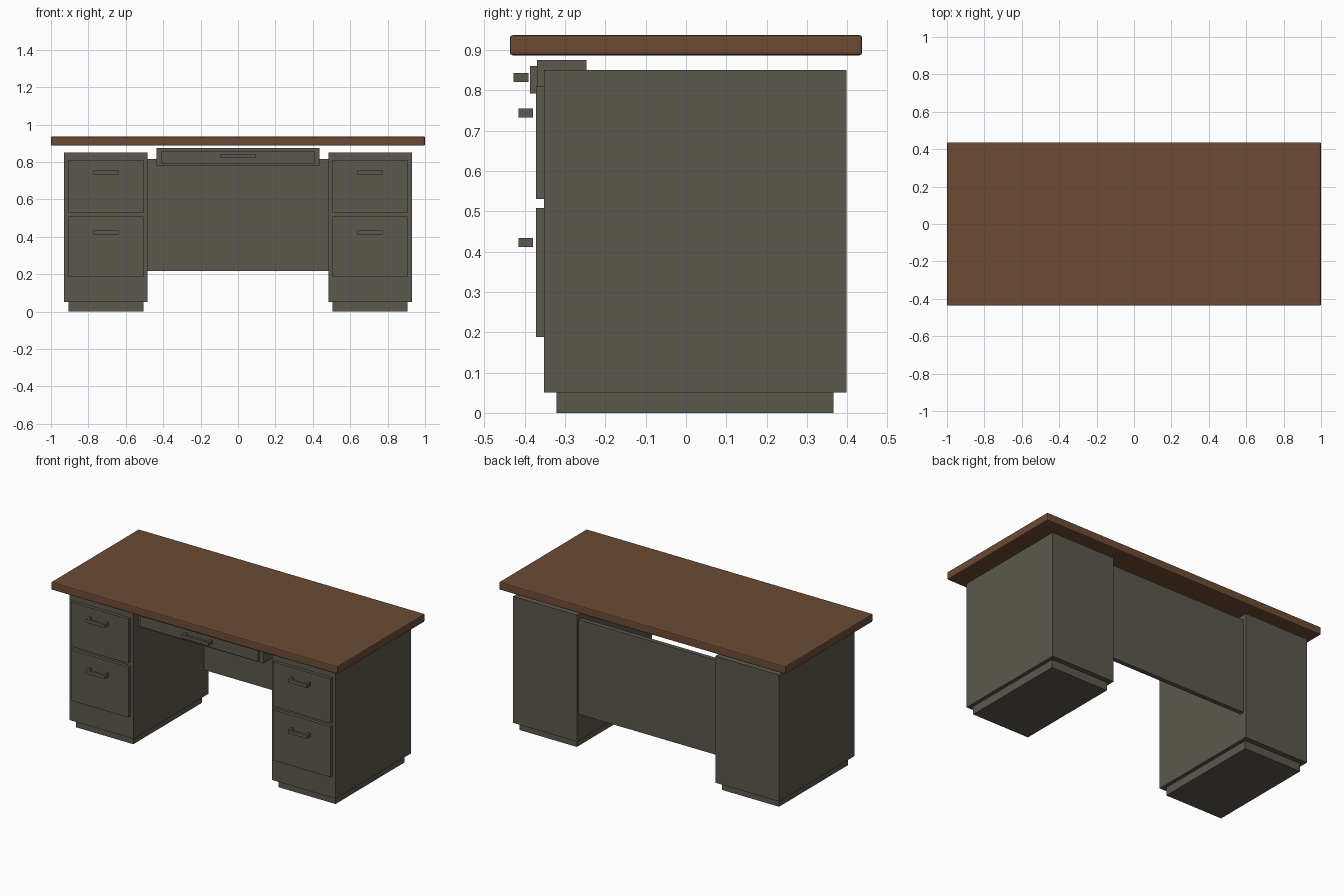
import bpy, bmesh

if "Cube" in bpy.data.objects:
    bpy.data.objects.remove(bpy.data.objects["Cube"])


def material(name, rgb):
    m = bpy.data.materials.new(name)
    m.diffuse_color = (*rgb, 1)
    m.use_nodes = True
    m.node_tree.nodes["Principled BSDF"].inputs["Base Color"].default_value = m.diffuse_color
    return m


WOOD = material("brown wood", (0.150, 0.070, 0.033))
GREY = material("olive grey metal", (0.107, 0.098, 0.075))


def boxes(name, ranges, mat, bevel=0.0):
    """One object made of boxes given as (x0, x1, y0, y1, z0, z1)."""
    bm = bmesh.new()
    for x0, x1, y0, y1, z0, z1 in ranges:
        verts = bmesh.ops.create_cube(bm, size=1)["verts"]
        for v in verts:
            v.co.x = x1 if v.co.x > 0 else x0
            v.co.y = y1 if v.co.y > 0 else y0
            v.co.z = z1 if v.co.z > 0 else z0
    me = bpy.data.meshes.new(name)
    bm.to_mesh(me)
    bm.free()
    me.materials.append(mat)
    ob = bpy.data.objects.new(name, me)
    bpy.context.collection.objects.link(ob)
    if bevel:
        mod = ob.modifiers.new("edge bevel", "BEVEL")
        mod.width = bevel
        mod.segments = 2
    return ob


def handle(name, cx, half, y0, z0):
    """U-shaped pull: a profile in plan, extruded upwards."""
    y1, t, h = y0 + 0.037, 0.015, 0.022
    a, b = cx - half, cx + half
    plan = [(a, y0), (b, y0), (b, y1), (b - t, y1),
            (b - t, y0 + t), (a + t, y0 + t), (a + t, y1), (a, y1)]
    bm = bmesh.new()
    face = bm.faces.new([bm.verts.new((x, y, z0)) for x, y in plan])
    new = bmesh.ops.extrude_face_region(bm, geom=[face])["geom"]
    bmesh.ops.translate(bm, vec=(0, 0, h),
                        verts=[g for g in new if isinstance(g, bmesh.types.BMVert)])
    bmesh.ops.recalc_face_normals(bm, faces=bm.faces)
    me = bpy.data.meshes.new(name)
    bm.to_mesh(me)
    bm.free()
    me.materials.append(GREY)
    bpy.context.collection.objects.link(bpy.data.objects.new(name, me))


# Desktop slab
boxes("desktop", [(-1, 1, -0.437, 0.437, 0.887, 0.937)], WOOD, 0.007)

# Two drawer pedestals
for side, cx in (("left", -0.706), ("right", 0.706)):
    boxes(side + "_pedestal", [(cx - 0.223, cx + 0.223, -0.352, 0.398, 0.051, 0.85)], GREY)
    boxes(side + "_plinth", [(cx - 0.2, cx + 0.2, -0.321, 0.366, 0, 0.051)], GREY)
    for level, z0, z1, hz in (("upper", 0.53, 0.81, 0.733), ("lower", 0.188, 0.508, 0.412)):
        boxes(f"{side}_{level}_drawer_front",
              [(cx - 0.2, cx + 0.2, -0.372, -0.352, z0, z1)], GREY)
        handle(f"{side}_{level}_handle", cx, 0.067, -0.416, hz)

# Centre drawer
boxes("centre_drawer_body", [(-0.437, 0.437, -0.37, -0.247, 0.78, 0.875)], GREY)
boxes("centre_drawer_front", [(-0.41, 0.41, -0.387, -0.37, 0.792, 0.86)], GREY)
handle("centre_drawer_handle", 0, 0.094, -0.428, 0.821)

# Modesty panel between the pedestals
boxes("modesty_panel", [(-0.484, 0.484, 0.352, 0.38, 0.218, 0.815)], GREY)
